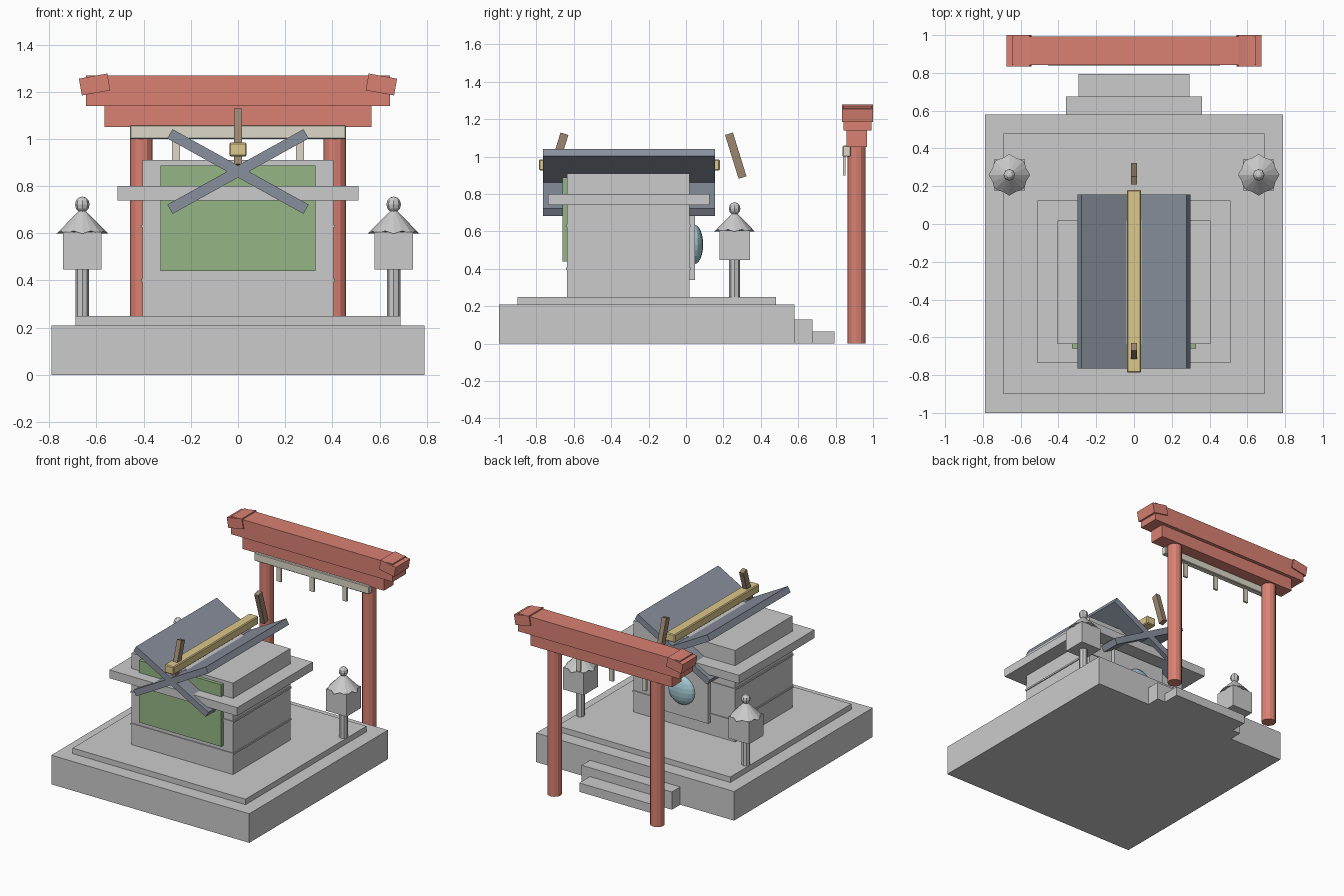
import bpy, bmesh, math
from mathutils import Matrix

if "Cube" in bpy.data.objects:
    bpy.data.objects.remove(bpy.data.objects["Cube"])


def material(name, rgb):
    m = bpy.data.materials.new(name)
    m.diffuse_color = (*rgb, 1)
    m.use_nodes = True
    m.node_tree.nodes["Principled BSDF"].inputs["Base Color"].default_value = m.diffuse_color
    return m


RED = material("red_paint", (0.70, 0.22, 0.17))
SLATE = material("slate", (0.25, 0.28, 0.34))
GOLD = material("gold", (0.72, 0.58, 0.26))
BROWN = material("brown_wood", (0.33, 0.24, 0.16))
GREEN = material("green_panel", (0.30, 0.46, 0.24))
CREAM = material("cream_rope", (0.72, 0.69, 0.58))
BLUE = material("mirror_blue", (0.38, 0.60, 0.68))


def finish(name, bm, mat=None):
    bmesh.ops.recalc_face_normals(bm, faces=bm.faces)
    me = bpy.data.meshes.new(name)
    bm.to_mesh(me)
    bm.free()
    ob = bpy.data.objects.new(name, me)
    bpy.context.collection.objects.link(ob)
    if mat:
        me.materials.append(mat)
    return ob


def box(name, x, y, z, mat=None, bevel=0.0):
    """Box from (min, max) ranges."""
    bm = bmesh.new()
    bmesh.ops.create_cube(bm, size=1)
    for v in bm.verts:
        for i, r in enumerate((x, y, z)):
            v.co[i] = sum(r) / 2 + v.co[i] * (r[1] - r[0])
    if bevel:
        bmesh.ops.bevel(bm, geom=bm.edges[:], offset=bevel, segments=1, affect='EDGES')
    return finish(name, bm, mat)


def tilted_box(name, centre, size, angle, axis, mat=None):
    bm = bmesh.new()
    bmesh.ops.create_cube(bm, size=1, matrix=Matrix.Translation(centre)
                          @ Matrix.Rotation(angle, 4, axis) @ Matrix.Diagonal((*size, 1)))
    return finish(name, bm, mat)


def cylinder(name, x, y, z0, z1, r, sides, mat=None):
    bm = bmesh.new()
    bmesh.ops.create_cone(bm, cap_ends=True, segments=sides, radius1=r, radius2=r, depth=z1 - z0,
                          matrix=Matrix.Translation((x, y, (z0 + z1) / 2)))
    return finish(name, bm, mat)


def ball(name, centre, radii, u, v, mat=None):
    bm = bmesh.new()
    bmesh.ops.create_uvsphere(bm, u_segments=u, v_segments=v, radius=1,
                              matrix=Matrix.Translation(centre) @ Matrix.Diagonal((*radii, 1)))
    return finish(name, bm, mat)


def star_roof(name, x, y, z, r, h):
    """Pointed roof with an eight-pointed drooping rim."""
    bm = bmesh.new()
    top = bm.verts.new((x, y, z + h))
    rim = []
    for i in range(16):
        a = i * math.pi / 8
        k, up = (r, 0) if i % 2 == 0 else (r * 0.87, 0.012)
        rim.append(bm.verts.new((x + k * math.cos(a), y + k * math.sin(a), z + up)))
    low = bm.verts.new((x, y, z + 0.005))
    for a, b in zip(rim, rim[1:] + rim[:1]):
        bm.faces.new((a, b, top))
        bm.faces.new((b, a, low))
    return finish(name, bm)


# stone platform and steps
box("platform_base", (-.79, .79), (-1, .58), (0, .21))
box("platform_top", (-.69, .69), (-.9, .48), (.21, .25))
box("upper_step", (-.36, .36), (.58, .675), (0, .128))
box("lower_step", (-.295, .295), (.675, .795), (0, .064))

# hall
box("hall_body", (-.405, .405), (-.635, .018), (.25, .74))
for z in (.40, .63):
    box("hall_belt", (-.411, .411), (-.641, .024), (z - .006, z + .006))
box("eave_slab", (-.51, .51), (-.737, .125), (.74, .80))
box("hall_upper_block", (-.405, .405), (-.635, .018), (.80, .91))
box("green_front_panel", (-.328, .328), (-.66, -.63), (.44, .887), GREEN)
box("door_panel", (-.21, .21), (.01, .047), (.34, .72))
ball("door_mirror", (0, .045, .53), (.105, .047, .105), 16, 10, BLUE)

# crossed roof slabs, ridge beam and finials
for s in (-1, 1):
    tilted_box("roof_slab", (0, -.305, .862), (.66, .92, .045), s * math.radians(29), 'Y', SLATE)
    tilted_box("ridge_finial", (0, -.21 + s * .476, 1.005), (.034, .044, .245), s * .3, 'X', BROWN)
box("ridge_beam", (-.037, .037), (-.787, .181), (.926, .985), GOLD, .006)

# gateway
for s in (-1, 1):
    cylinder("gate_post", s * .41, .912, 0, 1.06, .048, 12, RED)
    tilted_box("gate_beam_end", (s * .608, .917, 1.231), (.122, .165, .072), s * .18, 'Y', RED)
box("gate_lower_beam", (-.565, .565), (.857, .967), (1.05, 1.14), RED)
box("gate_upper_beam", (-.645, .645), (.842, .992), (1.14, 1.27), RED)
box("gate_rope", (-.458, .458), (.838, .88), (1.0, 1.058), CREAM, .004)
for x in (-.262, 0, .262):
    box("rope_streamer", (x - .017, x + .017), (.84, .854), (.90, 1.01), CREAM)

# stone lanterns
for x in (-.66, .66):
    cylinder("lantern_post", x, .26, .25, .46, .029, 8)
    box("lantern_box", (x - .082, x + .082), (.178, .342), (.447, .605))
    star_roof("lantern_roof", x, .26, .598, .11, .112)
    ball("lantern_knob", (x, .26, .722), (.031, .031, .034), 8, 6)
